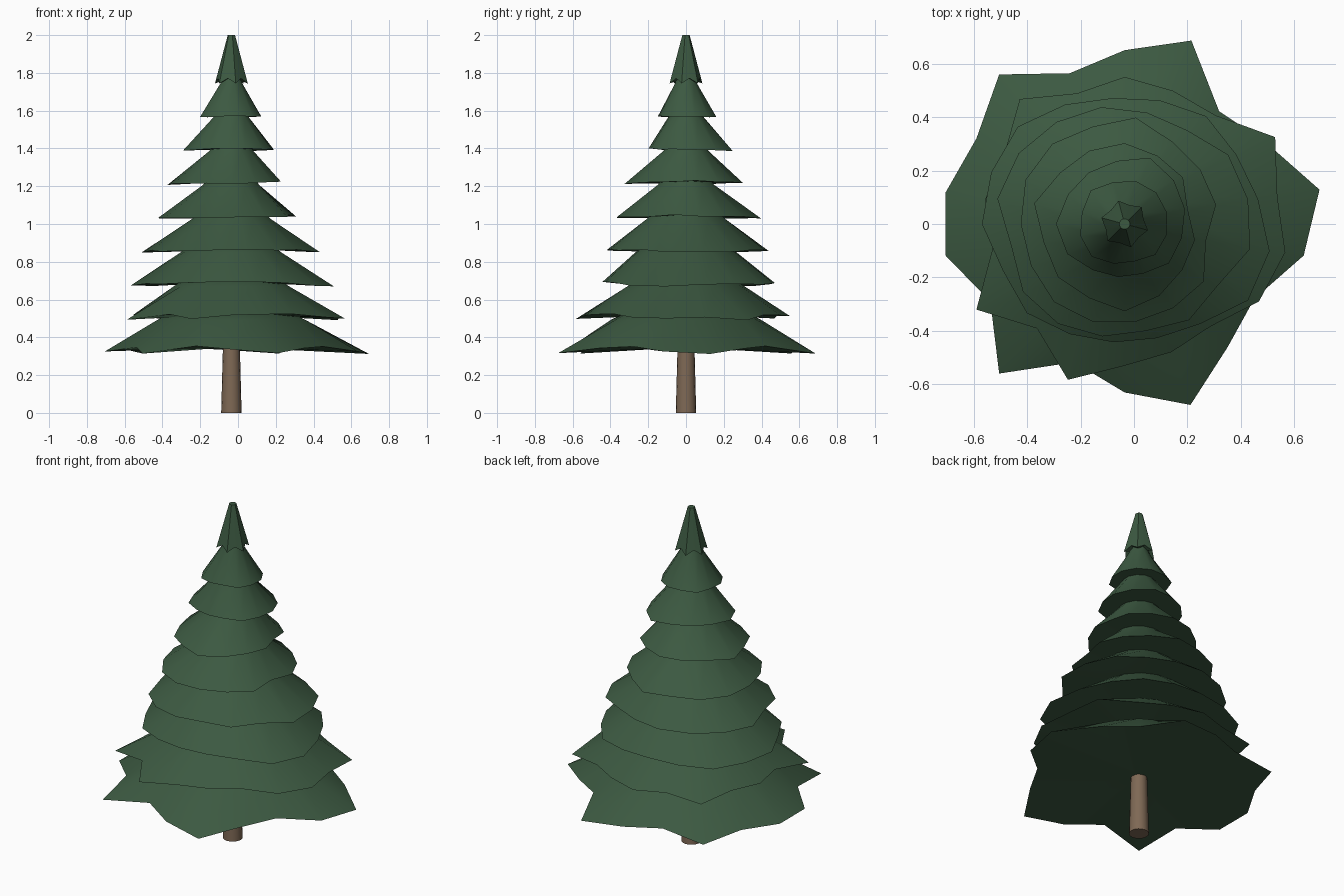
import bpy, bmesh, math, random

cube = bpy.data.objects.get("Cube")
if cube:
    bpy.data.objects.remove(cube, do_unlink=True)

random.seed(4)
AXIS_X = -0.035
TIER_STEP = 0.179
FIRST_TIER = 0.312


def make_material(name, rgb):
    mat = bpy.data.materials.new(name)
    mat.use_nodes = True
    color = (*rgb, 1.0)
    mat.diffuse_color = color
    bsdf = next(n for n in mat.node_tree.nodes if n.type == "BSDF_PRINCIPLED")
    bsdf.inputs["Base Color"].default_value = color
    bsdf.inputs["Roughness"].default_value = 0.9
    return mat


needle_green = make_material("needle green", (0.045, 0.1, 0.053))
bark_brown = make_material("bark brown", (0.21, 0.14, 0.09))


def finish(bm, name, mat, angle):
    """Turn a bmesh into a smooth shaded object with sharp rims."""
    bmesh.ops.recalc_face_normals(bm, faces=bm.faces)
    mesh = bpy.data.meshes.new(name)
    bm.to_mesh(mesh)
    bm.free()
    mesh.materials.append(mat)
    obj = bpy.data.objects.new(name, mesh)
    bpy.context.collection.objects.link(obj)
    bpy.ops.object.select_all(action="DESELECT")
    obj.select_set(True)
    bpy.context.view_layer.objects.active = obj
    bpy.ops.object.shade_smooth_by_angle(angle=math.radians(angle))
    return obj


def ring(bm, radii, heights, offset):
    n = len(radii)
    verts = []
    for k, (r, z) in enumerate(zip(radii, heights)):
        a = math.tau * (k + offset) / n
        verts.append(bm.verts.new((AXIS_X + r * math.cos(a), r * math.sin(a), z)))
    return verts


def bridge(bm, low, high):
    n = len(low)
    for k in range(n):
        j = (k + 1) % n
        bm.faces.new((low[k], low[j], high[j], high[k]))


def branch_tier(name, radii, base, rings, droop):
    """Ragged skirt: drooping rim, rings of (radius, rise) above, closed underside."""
    bm = bmesh.new()
    n = len(radii)
    longest = max(radii)
    rim = ring(bm, radii, [base + droop * (longest - r) for r in radii], 0.5)
    low = rim
    for radius, rise in rings:
        high = ring(bm, [radius] * n, [base + rise] * n, 0.5)
        bridge(bm, low, high)
        low = high
    bm.faces.new(low)
    center = bm.verts.new((AXIS_X, 0, base + droop * longest * 0.22))
    for k in range(n):
        bm.faces.new((rim[(k + 1) % n], rim[k], center))
    return finish(bm, name, needle_green, 40)


def ragged_radii(n, east, north, west, south):
    """Uneven outline that reaches the given distance on each side."""
    radii = []
    for k in range(n):
        a = math.tau * (k + 0.5) / n
        c, s = math.cos(a), math.sin(a)
        reach = (east if c > 0 else west) * c * c + (north if s > 0 else south) * s * s
        radii.append(reach * random.uniform(0.9, 1.04))
    return radii


# Trunk
bm = bmesh.new()
foot = ring(bm, [0.054] * 16, [0.0] * 16, 0)
neck = ring(bm, [0.043] * 16, [0.42] * 16, 0)
bridge(bm, foot, neck)
bm.faces.new(foot)
bm.faces.new(neck)
finish(bm, "trunk", bark_brown, 40)

# Outlines of the two widest tiers, in hundredths
wide_outlines = [
    [74, 61, 55, 73, 65, 60, 73, 64, 68, 68, 58, 73, 55, 63, 72, 60, 56, 68],
    [58, 65, 53, 53, 55, 52, 61, 52, 53, 50, 64, 51, 62, 53, 51, 50, 58, 61],
]
# Reach of the upper tiers: east, north, west, south
reaches = [
    (0.545, 0.52, 0.53, 0.48),
    (0.465, 0.45, 0.475, 0.44),
    (0.34, 0.39, 0.4, 0.4),
    (0.265, 0.31, 0.335, 0.33),
    (0.245, 0.26, 0.255, 0.21),
    (0.165, 0.16, 0.185, 0.15),
]
outlines = [[r / 100 for r in row] for row in wide_outlines]
for i, reach in enumerate(reaches):
    outlines.append(ragged_radii(17 - i, *reach))

# Radius of each tier where the next one begins
shoulders = [0.40, 0.31, 0.27, 0.21, 0.15, 0.12, 0.095, 0.06]

# Branch tiers
for i, (radii, shoulder) in enumerate(zip(outlines, shoulders)):
    rings = [(shoulder, TIER_STEP), (shoulder * 0.75, TIER_STEP + 0.05)]
    branch_tier(f"branch_tier_{i + 1}", radii, FIRST_TIER + TIER_STEP * i, rings, 0.22)

# Pointed crown with a small blunt tip
crown_base = FIRST_TIER + TIER_STEP * len(outlines)
crown = [0.09 if k % 2 else 0.073 for k in range(12)]
branch_tier("crown", crown, crown_base, [(0.02, 2.0 - crown_base)], 1.6)
